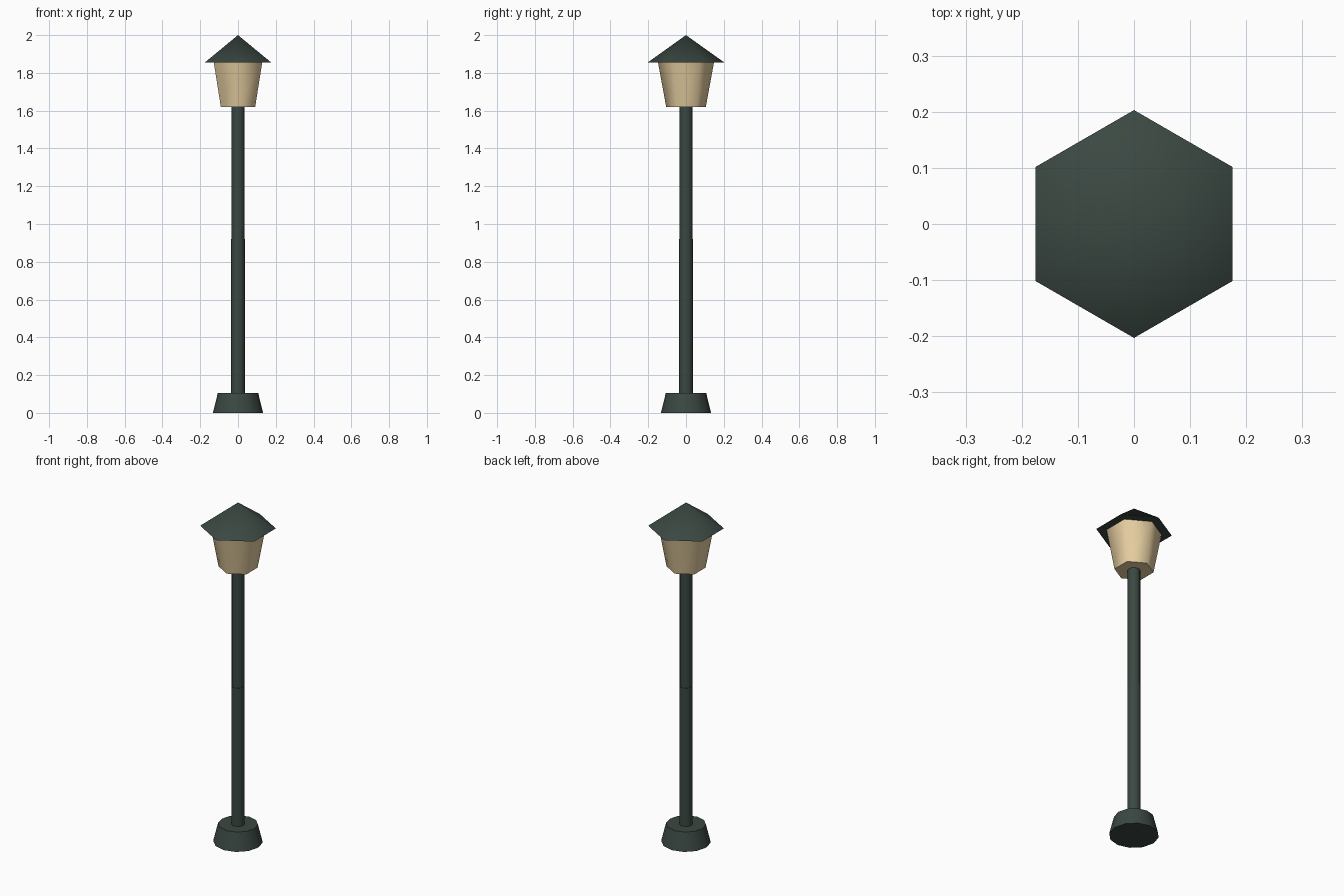
import bpy, bmesh, math

if "Cube" in bpy.data.objects:
    bpy.data.objects.remove(bpy.data.objects["Cube"])


def material(name, rgb):
    m = bpy.data.materials.new(name)
    m.diffuse_color = (*rgb, 1.0)
    m.use_nodes = True
    m.node_tree.nodes["Principled BSDF"].inputs["Base Color"].default_value = m.diffuse_color
    return m


green = material("dark_green", (0.043, 0.064, 0.054))
glow = material("warm_cream", (0.78, 0.61, 0.35))


def frustum(name, sides, r0, z0, r1, z1, mat):
    """Closed tapered prism with a corner on the -y axis; r1 = 0 makes a point."""
    bm = bmesh.new()

    def ring(r, z):
        step = 2 * math.pi / sides
        return [bm.verts.new((r * math.sin(i * step), -r * math.cos(i * step), z))
                for i in range(sides)]

    low = ring(r0, z0)
    bm.faces.new(low[::-1])
    walls = []
    if r1 > 0:
        high = ring(r1, z1)
        bm.faces.new(high)
        for i in range(sides):
            j = (i + 1) % sides
            walls.append(bm.faces.new((low[i], low[j], high[j], high[i])))
    else:
        tip = bm.verts.new((0, 0, z1))
        for i in range(sides):
            walls.append(bm.faces.new((low[i], low[(i + 1) % sides], tip)))
    # Rounded shading around the walls, crisp rims at the caps
    for f in walls:
        f.smooth = True
    for e in bm.edges:
        e.smooth = all(f in walls for f in e.link_faces)
    bmesh.ops.recalc_face_normals(bm, faces=bm.faces)
    me = bpy.data.meshes.new(name)
    bm.to_mesh(me)
    bm.free()
    me.materials.append(mat)
    ob = bpy.data.objects.new(name, me)
    bpy.context.collection.objects.link(ob)
    return ob


# Foot and post, the lower half of the post slightly thicker
frustum("base", 12, 0.133, 0.0, 0.107, 0.105, green)
frustum("lower_post", 12, 0.036, 0.10, 0.036, 0.92, green)
frustum("upper_post", 12, 0.034, 0.92, 0.034, 1.62, green)

# Six-sided lantern glass and pointed roof
frustum("lantern_glass", 6, 0.105, 1.62, 0.148, 1.855, glow)
frustum("roof", 6, 0.203, 1.855, 0.0, 2.0, green)
